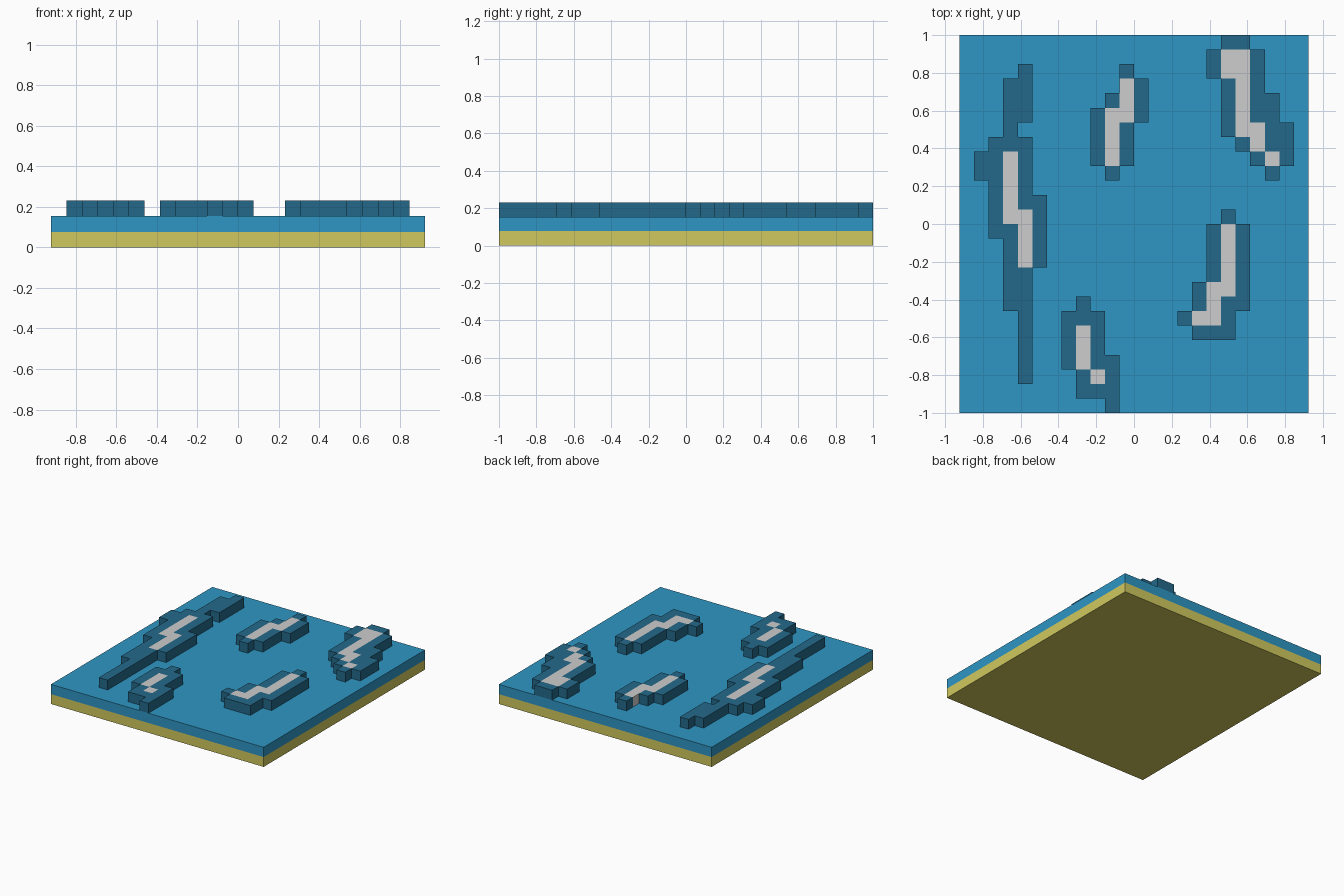
import bpy, bmesh
from mathutils import Vector

if "Cube" in bpy.data.objects:
    bpy.data.objects.remove(bpy.data.objects["Cube"])

U = 2 / 26          # one block
NX, NY = 24, 26     # base size in blocks


def material(name, rgb):
    m = bpy.data.materials.new(name)
    lin = [((c / 255 + 0.055) / 1.055) ** 2.4 for c in rgb]
    m.diffuse_color = (*lin, 1)
    m.use_nodes = True
    m.node_tree.nodes["Principled BSDF"].inputs["Base Color"].default_value = m.diffuse_color
    return m


SAND = material("sand yellow", (208, 201, 94))
SEA = material("sea blue", (46, 150, 196))
DEEP = material("deep blue", (35, 105, 138))
FOAM = material("foam grey", (205, 205, 205))


def add_object(name, bm, mats):
    bmesh.ops.recalc_face_normals(bm, faces=bm.faces[:])
    me = bpy.data.meshes.new(name)
    bm.to_mesh(me)
    bm.free()
    for m in mats:
        me.materials.append(m)
    ob = bpy.data.objects.new(name, me)
    bpy.context.collection.objects.link(ob)


def slab(name, layer, mat):
    bm = bmesh.new()
    bmesh.ops.create_cube(bm, size=1)
    for v in bm.verts:
        v.co = Vector((v.co.x * NX, v.co.y * NY, v.co.z + 0.5 + layer)) * U
    add_object(name, bm, [mat])


def cells(runs):
    # each run is (column, first row, end row)
    return {(c, r) for c, a, b in runs for r in range(a, b)}


def wave(name, body_runs, foam_runs):
    foam = cells(foam_runs)
    body = cells(body_runs) | foam
    bm = bmesh.new()
    for c, r in sorted(body):
        bm.faces.new([bm.verts.new((c + dx, r + dy, 2))
                      for dx, dy in ((0, 0), (1, 0), (1, 1), (0, 1))])
    bmesh.ops.remove_doubles(bm, verts=bm.verts[:], dist=0.01)
    floor = bm.faces[:]
    # keep the floor and raise a copy of it by one block
    res = bmesh.ops.extrude_face_region(bm, geom=floor, use_keep_orig=True)
    top = [g for g in res["geom"] if isinstance(g, bmesh.types.BMVert)]
    bmesh.ops.translate(bm, verts=top, vec=(0, 0, 1))
    bmesh.ops.recalc_face_normals(bm, faces=bm.faces[:])
    # foam colour on every face that belongs to a foam block
    for f in bm.faces:
        p = f.calc_center_median() - f.normal * 0.5
        f.material_index = int((int(p.x), int(p.y)) in foam)
    bmesh.ops.dissolve_limit(bm, angle_limit=0.01, verts=bm.verts[:],
                             edges=bm.edges[:], delimit={'MATERIAL'})
    for v in bm.verts:
        v.co = (v.co - Vector((NX / 2, NY / 2, 0))) * U
    add_object(name, bm, [DEEP, FOAM])


# Base layers
slab("sand_bed", 0, SAND)
slab("sea_water", 1, SEA)

# Waves with foam crests
wave("long_left_wave",
     [(1, 16, 18), (2, 12, 19), (3, 7, 23), (4, 2, 19), (4, 20, 24), (5, 10, 15)],
     [(3, 13, 18), (4, 10, 14)])
wave("back_middle_wave",
     [(9, 17, 21), (10, 16, 22), (11, 17, 24), (12, 20, 23)],
     [(10, 17, 21), (11, 20, 23)])
wave("back_right_wave",
     [(17, 23, 25), (18, 19, 26), (19, 18, 26), (20, 17, 25), (21, 16, 22), (22, 17, 20)],
     [(18, 23, 25), (19, 19, 25), (20, 18, 20), (21, 17, 18)])
wave("right_wave",
     [(15, 6, 7), (16, 5, 9), (17, 5, 13), (18, 5, 14), (19, 7, 13)],
     [(16, 6, 7), (17, 6, 9), (18, 8, 13)])
wave("front_middle_wave",
     [(7, 3, 7), (8, 1, 8), (9, 1, 7), (10, 0, 4)],
     [(8, 3, 6), (9, 2, 3)])
